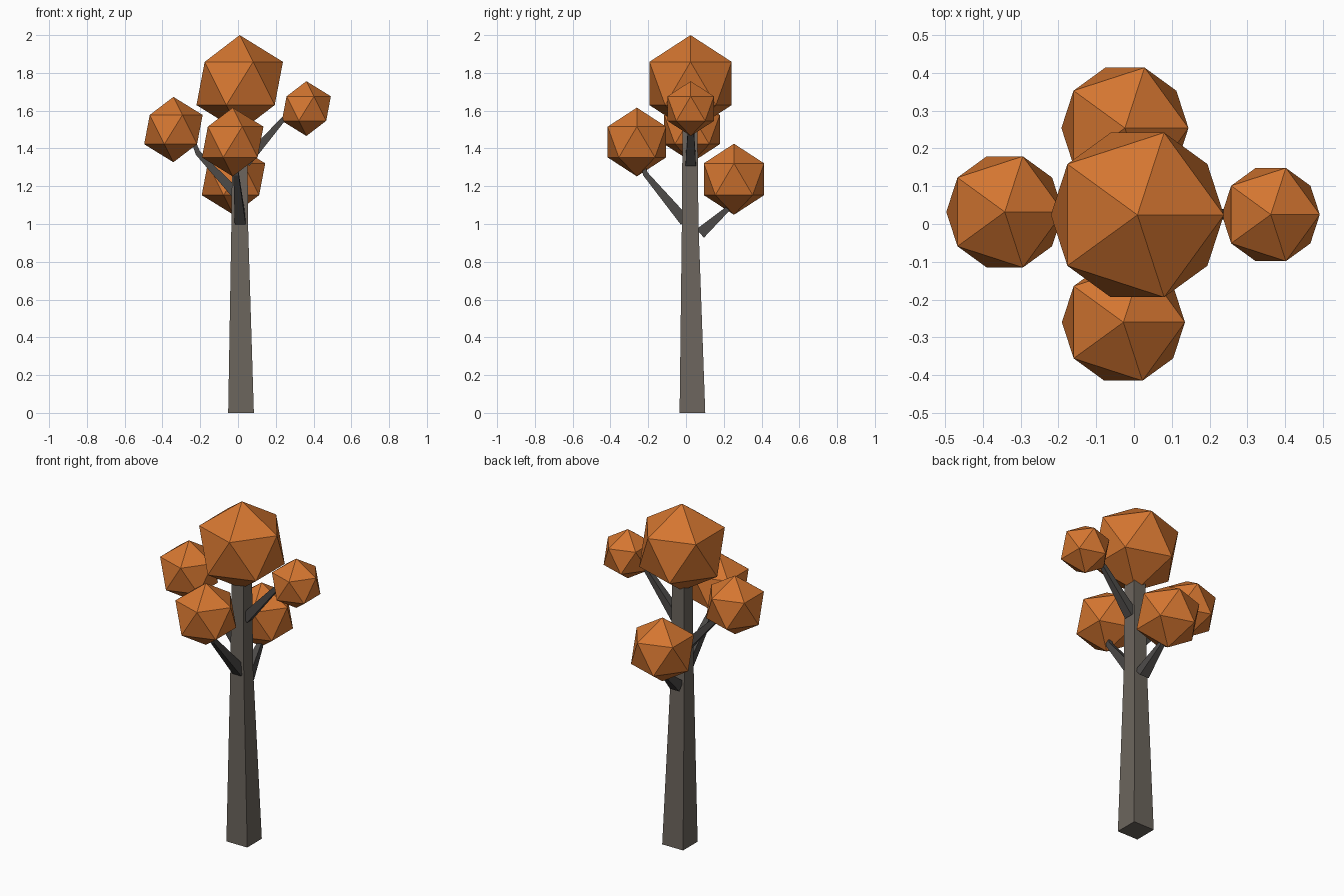
import bpy, bmesh
from mathutils import Vector

if "Cube" in bpy.data.objects:
    bpy.data.objects.remove(bpy.data.objects["Cube"])


def material(name, rgb):
    m = bpy.data.materials.new(name)
    m.diffuse_color = (*rgb, 1)
    m.use_nodes = True
    m.node_tree.nodes["Principled BSDF"].inputs["Base Color"].default_value = m.diffuse_color
    return m


LEAF = material("orange_leaves", (0.66, 0.18, 0.03))
BARK = material("trunk_bark", (0.15, 0.13, 0.11))
TWIG = material("branch_bark", (0.07, 0.066, 0.063))


def loft(name, rings, mat):
    """Closed skin through a list of four-cornered rings."""
    bm = bmesh.new()
    loops = [[bm.verts.new(p) for p in ring] for ring in rings]
    for a, b in zip(loops, loops[1:]):
        for i in range(4):
            j = (i + 1) % 4
            bm.faces.new((a[i], a[j], b[j], b[i]))
    bm.faces.new(loops[0][::-1])
    bm.faces.new(loops[-1])
    bmesh.ops.recalc_face_normals(bm, faces=bm.faces)
    me = bpy.data.meshes.new(name)
    bm.to_mesh(me)
    bm.free()
    me.materials.append(mat)
    ob = bpy.data.objects.new(name, me)
    bpy.context.collection.objects.link(ob)


def branch(name, path, halves, side):
    """Tapered square limb; side is the horizontal axis across the limb."""
    pts = [Vector(p) for p in path]
    s = Vector(side)
    rings = []
    for i, (p, h) in enumerate(zip(pts, halves)):
        d = (pts[min(i + 1, len(pts) - 1)] - pts[max(i - 1, 0)]).normalized()
        u = d.cross(s).normalized()
        rings.append([p + h * (a * s + b * u)
                      for a, b in ((-1, -1), (1, -1), (1, 1), (-1, 1))])
    loft(name, rings, TWIG)


# Trunk: square, tapering up into the crown
levels = [(0.016, 0.034, 0.0, 0.068), (0.009, 0.022, 1.0, 0.044),
          (0.010, 0.021, 1.6, 0.039)]
loft("trunk", [[(x + h * a, y + h * b, z)
                for a, b in ((-1, -1), (1, -1), (1, 1), (-1, 1))]
               for x, y, z, h in levels], BARK)

# Branches
X, Y = (1, 0, 0), (0, 1, 0)
branch("branch_right", [(0.04, 0.025, 1.325), (0.235, 0.026, 1.55),
                        (0.30, 0.026, 1.60)], (0.027, 0.013, 0.010), Y)
branch("branch_left", [(-0.01, 0.022, 1.16), (-0.212, 0.028, 1.375),
                       (-0.245, 0.030, 1.46)], (0.027, 0.014, 0.010), Y)
branch("branch_front", [(0.012, -0.005, 1.015), (-0.010, -0.215, 1.265),
                        (-0.017, -0.235, 1.34)], (0.029, 0.014, 0.010), X)
branch("branch_back", [(0.008, 0.075, 0.95), (-0.008, 0.215, 1.075),
                       (-0.015, 0.24, 1.14)], (0.030, 0.014, 0.010), X)

# Leaf clumps: icosahedra
for name, centre, r in (
        ("crown_leaves", (0.009, 0.024, 1.744), 0.256),
        ("right_leaves", (0.362, 0.025, 1.611), 0.145),
        ("left_leaves", (-0.342, 0.032, 1.500), 0.173),
        ("front_leaves", (-0.028, -0.260, 1.434), 0.182),
        ("back_leaves", (-0.024, 0.254, 1.237), 0.188)):
    bpy.ops.mesh.primitive_ico_sphere_add(subdivisions=1, radius=r, location=centre)
    ob = bpy.context.object
    ob.name = name
    ob.data.materials.append(LEAF)
